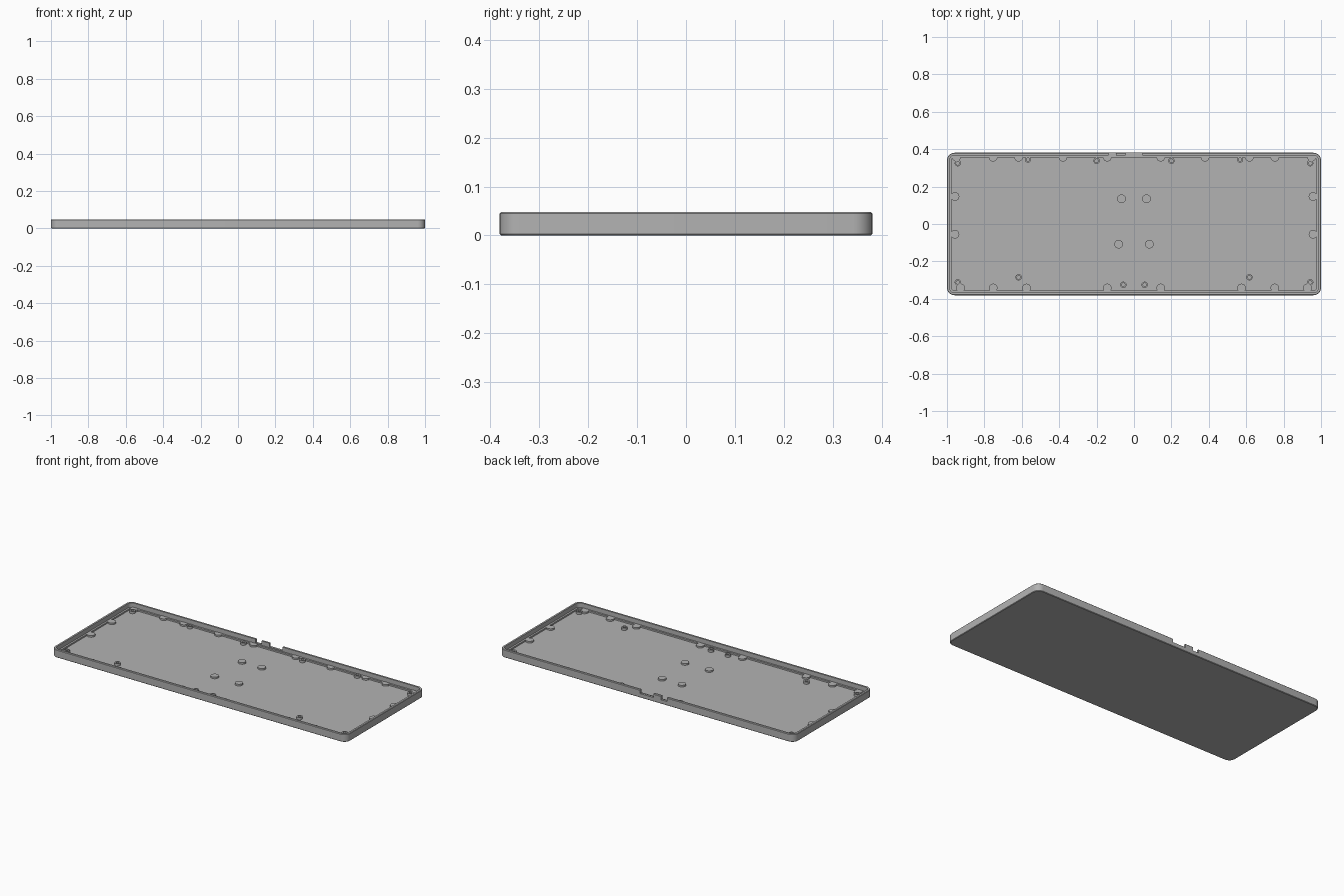
import bpy, bmesh, math

cube = bpy.data.objects.get("Cube")
if cube:
    bpy.data.objects.remove(cube, do_unlink=True)

HALF_X, HALF_Y, HEIGHT, CORNER = 1.0, 0.381, 0.048, 0.04
FLOOR, LEDGE = 0.012, 0.021

grey = bpy.data.materials.new("mid_grey")
grey.use_nodes = True
colour = (0.45, 0.45, 0.45, 1)
grey.diffuse_color = colour
grey.node_tree.nodes["Principled BSDF"].inputs["Base Color"].default_value = colour


def finish(bm, name):
    """Turn a bmesh into a grey object with smooth curves and sharp edges."""
    bmesh.ops.recalc_face_normals(bm, faces=bm.faces)
    mesh = bpy.data.meshes.new(name)
    bm.to_mesh(mesh)
    bm.free()
    mesh.materials.append(grey)
    obj = bpy.data.objects.new(name, mesh)
    bpy.context.collection.objects.link(obj)
    bpy.ops.object.select_all(action="DESELECT")
    obj.select_set(True)
    bpy.context.view_layer.objects.active = obj
    bpy.ops.object.shade_smooth_by_angle(angle=math.radians(30))
    return obj


def rounded_ring(bm, inset, z, steps=8):
    """Rounded rectangle of vertices, inset from the outline."""
    r = CORNER - inset
    ring = []
    for quarter, (sx, sy) in enumerate([(1, 1), (-1, 1), (-1, -1), (1, -1)]):
        for i in range(steps + 1):
            a = math.pi / 2 * (quarter + i / steps)
            ring.append(bm.verts.new((sx * (HALF_X - CORNER) + r * math.cos(a),
                                      sy * (HALF_Y - CORNER) + r * math.sin(a), z)))
    return ring


def circle(bm, x, y, z, r, n=24):
    return [bm.verts.new((x + r * math.cos(2 * math.pi * i / n),
                          y + r * math.sin(2 * math.pi * i / n), z)) for i in range(n)]


def bridge(bm, rings):
    for a, b in zip(rings, rings[1:]):
        for i in range(len(a)):
            j = (i + 1) % len(a)
            bm.faces.new((a[i], a[j], b[j], b[i]))


# Tray: outer wall, rim, inner ledge and floor in one stepped section
bm = bmesh.new()
section = [(0.003, 0), (0, 0.003), (0, HEIGHT - 0.003), (0.003, HEIGHT), (0.014, HEIGHT),
           (0.014, LEDGE), (0.025, LEDGE), (0.025, FLOOR)]
rings = [rounded_ring(bm, inset, z) for inset, z in section]
bridge(bm, rings)
bm.faces.new(rings[0])
bm.faces.new(rings[-1])
tray = finish(bm, "tray")

# Connector notches in the back wall
for x0, x1 in [(-0.045, 0.045), (-0.137, -0.097)]:
    bpy.ops.mesh.primitive_cube_add(size=1, location=((x0 + x1) / 2, HALF_Y, 0.05))
    cutter = bpy.context.object
    cutter.name = "notch_cutter"
    cutter.hide_render = True
    cutter.scale = (x1 - x0, 0.08, 0.05)
    mod = tray.modifiers.new("notch", "BOOLEAN")
    mod.operation, mod.solver, mod.object = "DIFFERENCE", "EXACT", cutter
    bpy.context.view_layer.objects.active = tray
    bpy.ops.object.modifier_apply(modifier=mod.name)
    bpy.data.objects.remove(cutter, do_unlink=True)

# Support pads: wide low discs, mirrored left to right
pads = [(x, 0.357) for x in (0.95, 0.753, 0.617, 0.38, 0.143)]
pads += [(x, -0.342) for x in (0.927, 0.753, 0.575, 0.143)]
pads += [(0.957, 0.147), (0.957, -0.055), (0.067, 0.135), (0.082, -0.108)]
bm = bmesh.new()
for x, y in pads:
    for side in (1, -1):
        base = circle(bm, side * x, y, FLOOR - 0.004, 0.023)
        top = circle(bm, side * x, y, LEDGE + 0.001, 0.023)
        bridge(bm, [base, top])
        bm.faces.new(top)
        bm.faces.new(base)
finish(bm, "support_pads")

# Screw posts: narrow hollow cylinders, mirrored left to right
posts = [(0.942, 0.325), (0.567, 0.345), (0.2, 0.338),
         (0.942, -0.312), (0.617, -0.285), (0.057, -0.325)]
bm = bmesh.new()
for x, y in posts:
    for side in (1, -1):
        rings = [circle(bm, side * x, y, z, r) for r, z in
                 [(0.017, FLOOR - 0.004), (0.017, 0.026), (0.009, 0.026), (0.009, FLOOR + 0.001)]]
        bridge(bm, rings)
        bm.faces.new(rings[0])
        bm.faces.new(rings[-1])
finish(bm, "screw_posts")
